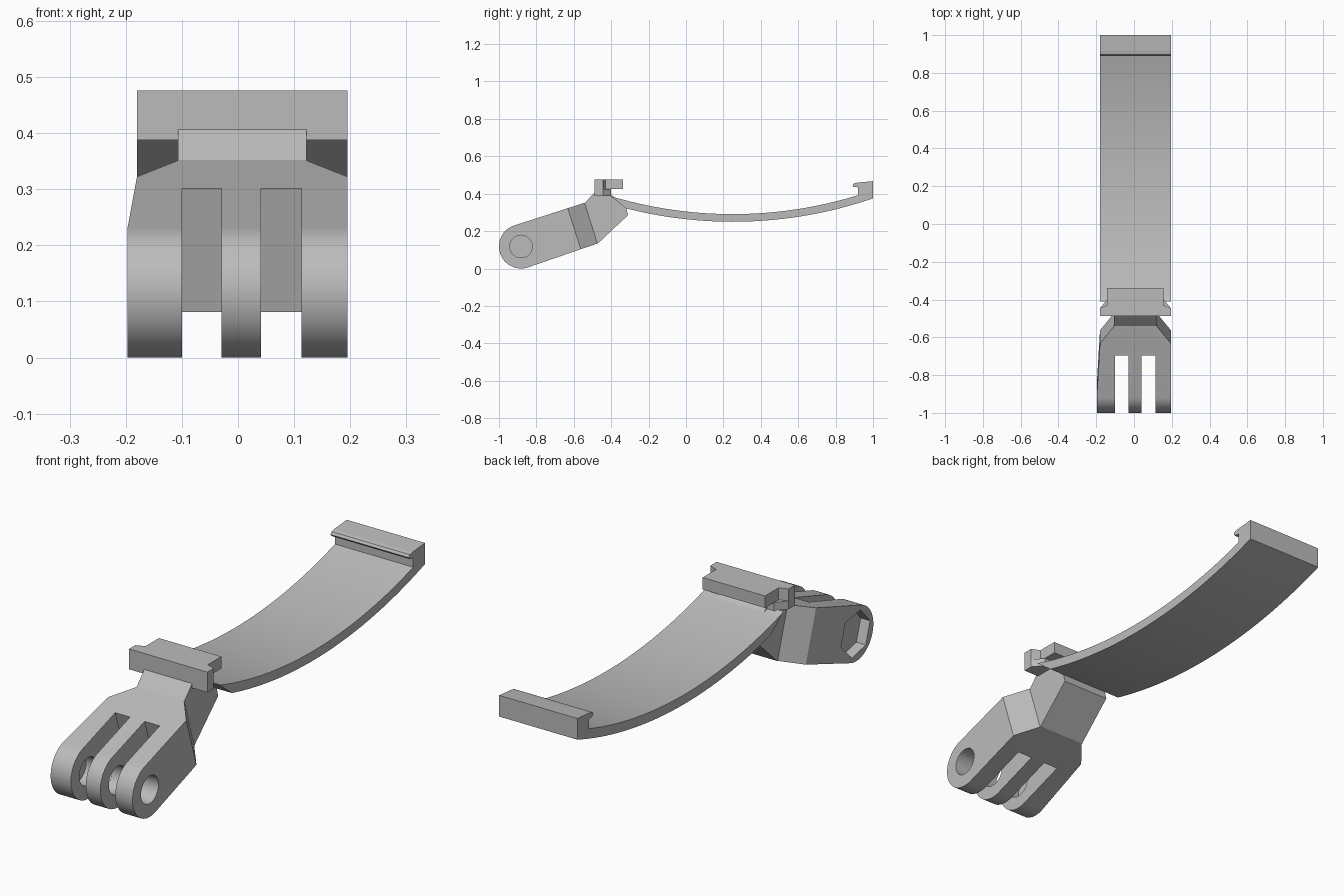
import bpy, bmesh, math
from mathutils import Vector

if "Cube" in bpy.data.objects:
    bpy.data.objects.remove(bpy.data.objects["Cube"], do_unlink=True)

grey = bpy.data.materials.new("mid grey")
grey.use_nodes = True
grey.diffuse_color = (0.5, 0.5, 0.5, 1)
grey.node_tree.nodes["Principled BSDF"].inputs["Base Color"].default_value = (0.5, 0.5, 0.5, 1)

LEFT, RIGHT = 0.195, -0.18             # band edges
PIVOT = Vector((0, -0.882, 0.118))     # hinge axis
R = 0.118
TILT = math.radians(17.6)
U = Vector((0, math.cos(TILT), math.sin(TILT)))    # along the arm
W = Vector((0, -math.sin(TILT), math.cos(TILT)))   # across the arm


def prism(name, points, lo, hi, place):
    """Extrude a flat outline from lo to hi; place(a, b, depth) gives the position."""
    bm = bmesh.new()
    rings = [[bm.verts.new(place(a, b, d)) for a, b in points] for d in (lo, hi)]
    n = len(points)
    bm.faces.new(rings[0])
    bm.faces.new(rings[1][::-1])
    for i in range(n):
        j = (i + 1) % n
        bm.faces.new((rings[0][i], rings[1][i], rings[1][j], rings[0][j]))
    bmesh.ops.recalc_face_normals(bm, faces=bm.faces)
    mesh = bpy.data.meshes.new(name)
    bm.to_mesh(mesh)
    bm.free()
    mesh.materials.append(grey)
    ob = bpy.data.objects.new(name, mesh)
    bpy.context.collection.objects.link(ob)
    return ob


def side(y, z, x):
    return Vector((x, y, z))


def plan(x, y, z):
    return Vector((x, y, z))


def arm_side(u, w, x):
    return PIVOT + U * u + W * w + Vector((x, 0, 0))


def arm_plan(u, x, w):
    return arm_side(u, w, x)


def circle(radius, n, start=0.0, sweep=math.tau):
    return [(radius * math.cos(start + sweep * i / n), radius * math.sin(start + sweep * i / n))
            for i in range(n)]


def activate(ob):
    bpy.ops.object.select_all(action='DESELECT')
    ob.select_set(True)
    bpy.context.view_layer.objects.active = ob


def carve(ob, cutter, operation='DIFFERENCE'):
    activate(ob)
    mod = ob.modifiers.new("carve", 'BOOLEAN')
    mod.operation, mod.solver, mod.object = operation, 'EXACT', cutter
    bpy.ops.object.modifier_apply(modifier=mod.name)
    bpy.data.objects.remove(cutter, do_unlink=True)


def smooth(ob):
    activate(ob)
    bpy.ops.object.shade_smooth_by_angle(angle=math.radians(20))


# Hinge arm: rounded side outline with the bent neck
nose = [arm_side(a, b, 0) for a, b in circle(R, 32, math.pi / 2, math.pi)]
outline = [(p.y, p.z) for p in nose + [arm_side(0, -R, 0)]]
outline += [(-0.47, 0.135), (-0.31, 0.285), (-0.32, 0.325), (-0.41, 0.405),
            (-0.485, 0.41), (-0.54, 0.352)]
arm = prism("hinge_arm", outline, -0.3, 0.3, side)

# Width of the arm: tapered right cheek, then chamfers down to the neck
width = [(-0.2, -0.197), (0, -0.197), (0.3, RIGHT), (0.394, -0.107), (0.9, -0.107),
         (0.9, 0.122), (0.394, 0.122), (0.3, LEFT), (-0.2, LEFT)]
carve(arm, prism("width_cutter", width, -0.6, 0.6, arm_plan), 'INTERSECT')

# Two slots between the three prongs, the pin hole and the nut recess
for lo, hi in ((-0.1, -0.029), (0.041, 0.113)):
    slot = [(-0.3, -0.3), (0.232, -0.3), (0.232, 0.3), (-0.3, 0.3)]
    carve(arm, prism("slot_cutter", slot, lo, hi, arm_side))
carve(arm, prism("pin_cutter", circle(0.06, 40), -0.4, 0.4, arm_side))
carve(arm, prism("nut_cutter", circle(0.098, 6, math.pi / 6), -0.4, -0.152, arm_side))
smooth(arm)

# Curved band: two arcs, with a wedge-shaped front end
MID, BOTTOM, THICK, CURVE = 0.25, 0.25, 0.041, 2.31


def arc(y, radius, base):
    return (y, base + radius - math.sqrt(radius ** 2 - (y - MID) ** 2))


steps = 40
lower = [arc(-0.32 + 1.32 * i / steps, CURVE, BOTTOM) for i in range(steps + 1)]
upper = [arc(0.95 - 1.35 * i / steps, CURVE - THICK, BOTTOM + THICK) for i in range(steps + 1)]
band = prism("curved_band", lower + [(1.0, 0.42), (0.95, 0.42)] + upper + [(-0.41, 0.392)],
             RIGHT, LEFT, side)
smooth(band)

# Rear hook with a small rounded lip
hook = [(1.0, 0.376), (1.0, 0.467), (0.915, 0.459), (0.897, 0.455), (0.89, 0.445),
        (0.897, 0.436), (0.92, 0.434), (0.92, 0.37)]
prism("rear_hook", hook, RIGHT, LEFT, side)

# Front clip: upper plate with a narrower tongue, on a chamfered foot
plate = [(RIGHT, -0.488), (LEFT, -0.488), (LEFT, -0.445), (0.157, -0.43), (0.157, -0.338),
         (-0.142, -0.338), (-0.142, -0.43), (RIGHT, -0.445)]
prism("front_clip_plate", plate, 0.424, 0.476, plan)
foot = [(RIGHT, -0.488), (LEFT, -0.488), (LEFT, -0.445), (0.157, -0.4),
        (-0.142, -0.4), (RIGHT, -0.445)]
prism("front_clip_foot", foot, 0.388, 0.424, plan)
